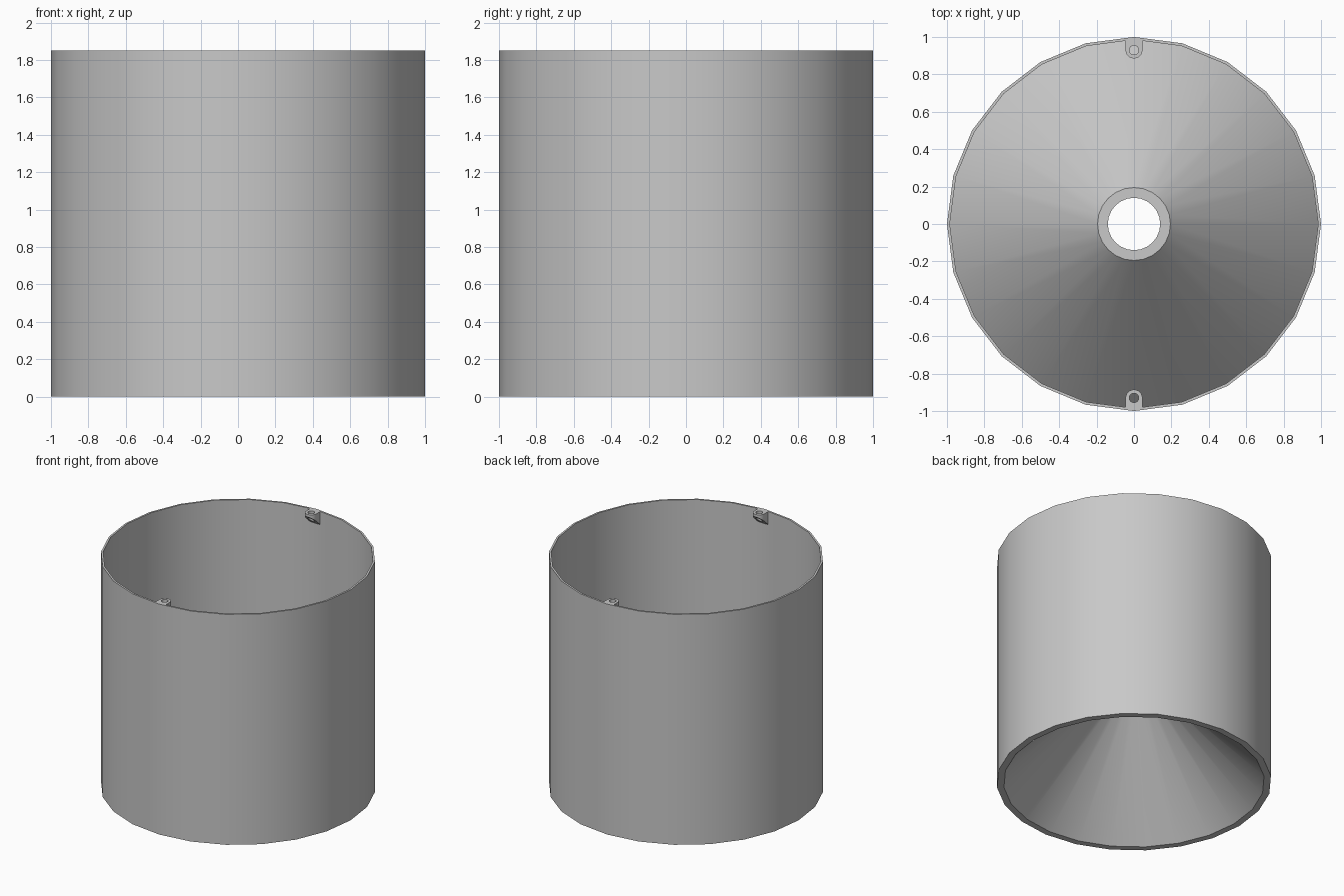
import bpy, bmesh, math

if "Cube" in bpy.data.objects:
    bpy.data.objects.remove(bpy.data.objects["Cube"], do_unlink=True)

SIDES = 24
HEIGHT = 1.85

# Plain grey plastic
grey = bpy.data.materials.new("light_grey")
grey.use_nodes = True
colour = (0.58, 0.58, 0.58, 1)
grey.diffuse_color = colour
grey.node_tree.nodes["Principled BSDF"].inputs["Base Color"].default_value = colour


def finish(name, bm):
    bmesh.ops.recalc_face_normals(bm, faces=bm.faces)
    mesh = bpy.data.meshes.new(name)
    bm.to_mesh(mesh)
    bm.free()
    mesh.materials.append(grey)
    obj = bpy.data.objects.new(name, mesh)
    bpy.context.collection.objects.link(obj)
    bpy.ops.object.select_all(action='DESELECT')
    obj.select_set(True)
    bpy.context.view_layer.objects.active = obj
    bpy.ops.object.shade_smooth_by_angle(angle=math.radians(30))
    return obj


def loft(bm, rings):
    """Join closed rings, wrapping the last ring back to the first."""
    loops = [[bm.verts.new(p) for p in ring] for ring in rings]
    for k, a in enumerate(loops):
        b = loops[(k + 1) % len(loops)]
        n = len(a)
        for i in range(n):
            j = (i + 1) % n
            bm.faces.new((a[i], a[j], b[j], b[i]))


def circle(r, z):
    steps = [math.tau * i / SIDES for i in range(SIDES)]
    return [(r * math.cos(t), r * math.sin(t), z) for t in steps]


# Thin outer wall with an inner cone rising from the base to an open collar
profile = [(1, 0), (1, HEIGHT), (0.985, HEIGHT), (0.985, 0.015),
           (0.195, 0.81), (0.14, 0.81), (0.95, 0)]
bm = bmesh.new()
loft(bm, [circle(r, z) for r, z in profile])
finish("funnel_body", bm)


# Screw tabs: rounded inner end, square at the wall, sloping underside
def screw_tab(name, side):
    half, hole, centre = 0.045, 0.025, 0.93
    outer, inner = [], []
    for i in range(SIDES):
        t = math.tau * i / SIDES
        c, s = math.cos(t), math.sin(t)
        inner.append((hole * c, centre + hole * s))
        if s > 0.001:
            k = half / max(abs(c), s)
            outer.append((k * c, centre + k * s * 1.33))
        else:
            outer.append((half * c, centre + half * s))

    def top(pts):
        return [(x * side, y * side, HEIGHT) for x, y in pts]

    def under(pts):
        return [(x * side, y * side, HEIGHT - 0.02 - (y - 0.885) * 0.9)
                for x, y in pts]

    bm = bmesh.new()
    loft(bm, [top(outer), top(inner), under(inner), under(outer)])
    finish(name, bm)


screw_tab("back_screw_tab", 1)
screw_tab("front_screw_tab", -1)
